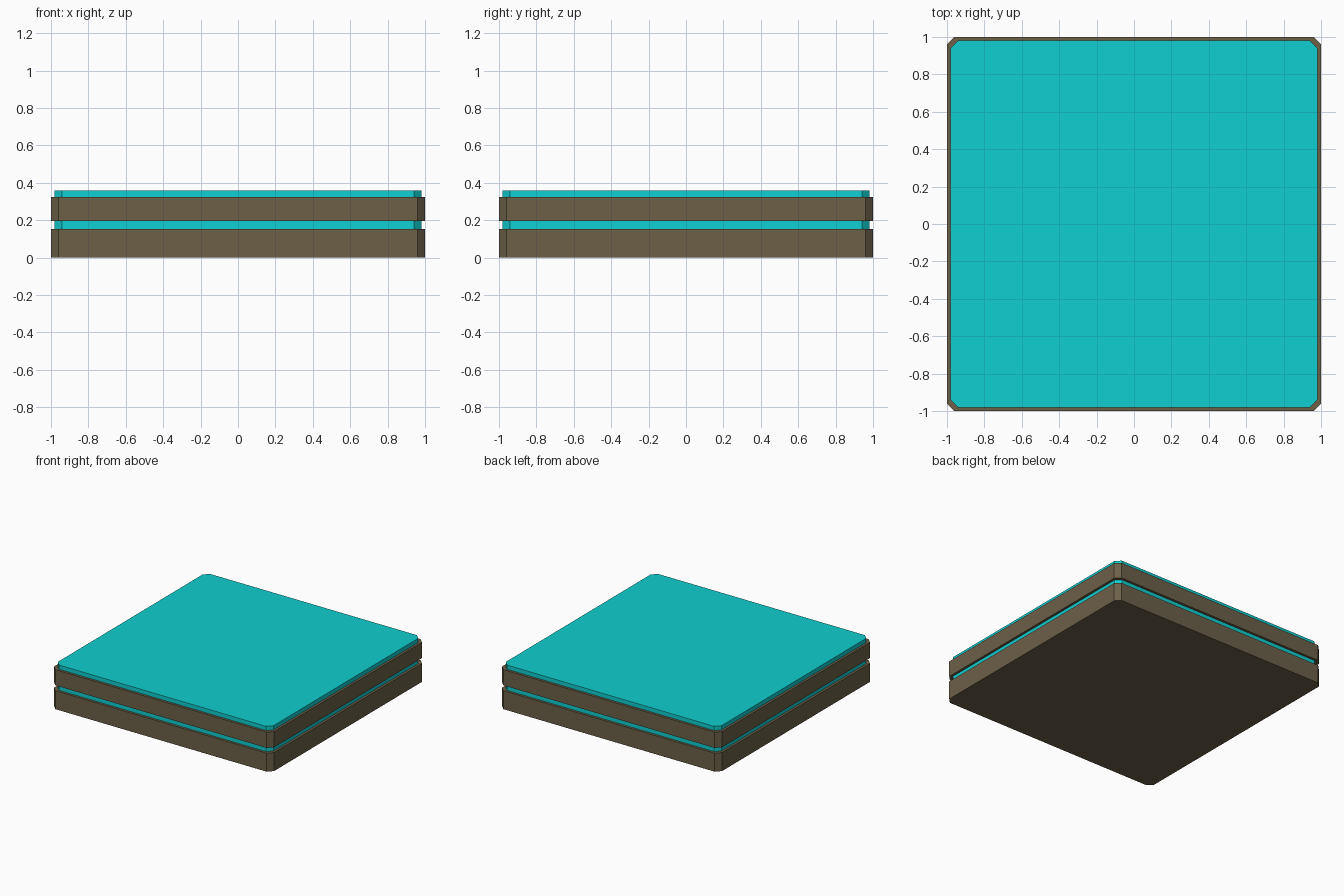
import bpy
import bmesh

if "Cube" in bpy.data.objects:
    bpy.data.objects.remove(bpy.data.objects["Cube"])


def material(name, rgb):
    m = bpy.data.materials.new(name)
    m.diffuse_color = (*rgb, 1.0)
    m.use_nodes = True
    m.node_tree.nodes["Principled BSDF"].inputs["Base Color"].default_value = m.diffuse_color
    return m


brown = material("brown", (0.150, 0.117, 0.064))
cyan = material("cyan", (0.005, 0.62, 0.63))


def slab(name, half, z0, z1, mat, cut=0.04):
    """Square slab with its four upright corners cut off."""
    bm = bmesh.new()
    outline = []
    for sx, sy in ((1, 1), (-1, 1), (-1, -1), (1, -1)):
        a = (sx * half, sy * (half - cut), z0)
        b = (sx * (half - cut), sy * half, z0)
        outline += [a, b] if sx * sy > 0 else [b, a]
    face = bm.faces.new([bm.verts.new(p) for p in outline])
    ext = bmesh.ops.extrude_face_region(bm, geom=[face], use_keep_orig=True)
    top = [g for g in ext["geom"] if isinstance(g, bmesh.types.BMVert)]
    bmesh.ops.translate(bm, verts=top, vec=(0, 0, z1 - z0))
    bmesh.ops.recalc_face_normals(bm, faces=bm.faces)
    mesh = bpy.data.meshes.new(name)
    bm.to_mesh(mesh)
    bm.free()
    mesh.materials.append(mat)
    obj = bpy.data.objects.new(name, mesh)
    bpy.context.collection.objects.link(obj)


# Stacked layers, bottom to top
slab("base_slab", 1.0, 0.0, 0.152, brown)
slab("lower_glow_layer", 0.98, 0.152, 0.195, cyan)
slab("upper_slab", 1.0, 0.195, 0.325, brown)
slab("top_glow_layer", 0.98, 0.325, 0.36, cyan)
